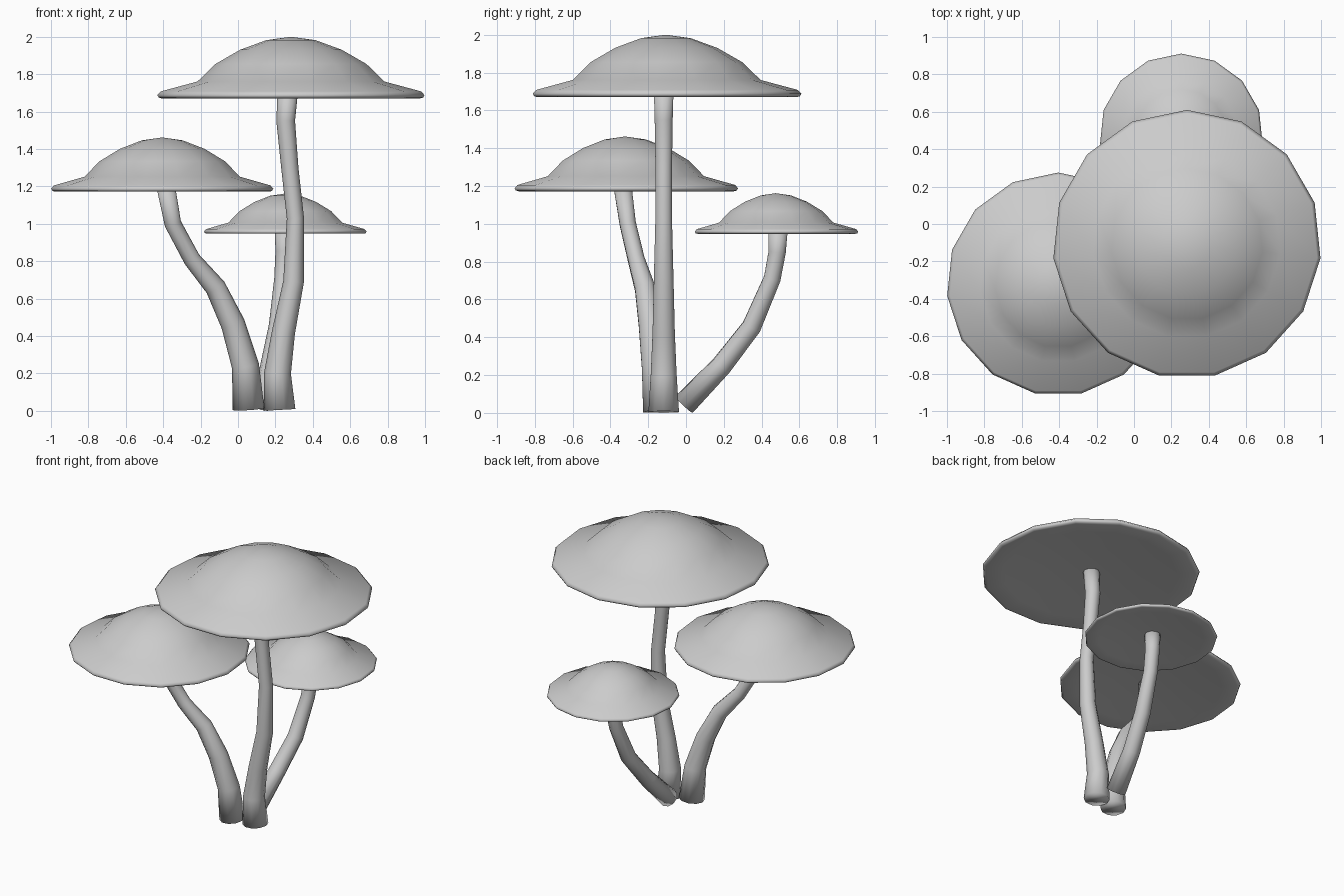
import bpy, bmesh, math
from mathutils import Vector

if "Cube" in bpy.data.objects:
    bpy.data.objects.remove(bpy.data.objects["Cube"])

CAP_SIDES, STEM_SIDES = 15, 10

# Cap profile: radius fraction, height fraction (underside centre, rim, brim, dome)
PROFILE = [(0.0, 0.12), (0.45, 0.09), (0.8, 0.03), (0.965, 0.0), (0.99, 0.015),
           (1.0, 0.055), (0.975, 0.115), (0.70, 0.275), (0.565, 0.56),
           (0.38, 0.79), (0.185, 0.945), (0.0, 1.0)]


def finish(bm, name):
    bmesh.ops.recalc_face_normals(bm, faces=bm.faces)
    mesh = bpy.data.meshes.new(name)
    bm.to_mesh(mesh)
    bm.free()
    for p in mesh.polygons:
        p.use_smooth = True
    bpy.context.collection.objects.link(bpy.data.objects.new(name, mesh))


def bridge(bm, a, b):
    n = max(len(a), len(b))
    for i in range(n):
        j = (i + 1) % n
        if len(a) == 1:
            bm.faces.new((a[0], b[i], b[j]))
        elif len(b) == 1:
            bm.faces.new((a[i], a[j], b[0]))
        else:
            bm.faces.new((a[i], a[j], b[j], b[i]))


def cap(name, x, y, radius, z0, z1):
    bm = bmesh.new()
    rings = []
    for r, h in PROFILE:
        z = z0 + h * (z1 - z0)
        n = CAP_SIDES if r > 0 else 1
        angles = [math.pi / 2 + 2 * math.pi * i / CAP_SIDES for i in range(n)]
        rings.append([bm.verts.new((x + r * radius * math.cos(t),
                                    y + r * radius * math.sin(t), z)) for t in angles])
    for a, b in zip(rings, rings[1:]):
        bridge(bm, a, b)
    finish(bm, name)


def stem(name, path):
    # Each path point is x, y, z, radius; rings stand square to the path
    bm = bmesh.new()
    pts = [Vector(p[:3]) for p in path]
    rings = []
    for i, p in enumerate(path):
        d = (pts[min(i + 1, len(pts) - 1)] - pts[max(i - 1, 0)]).normalized()
        u = Vector((0, 1, 0)).cross(d).normalized()
        v = d.cross(u)
        rings.append([bm.verts.new(pts[i] + p[3] * (u * math.cos(t) + v * math.sin(t)))
                      for t in (2 * math.pi * k / STEM_SIDES for k in range(STEM_SIDES))])
    for a, b in zip(rings, rings[1:]):
        bridge(bm, a, b)
    bm.faces.new(rings[0])
    bm.faces.new(rings[-1])
    finish(bm, name)


# Caps
cap("tall_cap", 0.283, -0.108, 0.718, 1.67, 2.0)
cap("middle_cap", -0.405, -0.322, 0.597, 1.172, 1.462)
cap("small_cap", 0.253, 0.474, 0.437, 0.947, 1.162)

# Stems
stem("tall_stem", [(0.222, -0.118, 0.005, 0.085), (0.211, -0.118, 0.2, 0.072),
                   (0.243, -0.118, 0.42, 0.062), (0.297, -0.118, 0.69, 0.055),
                   (0.307, -0.118, 1.03, 0.046), (0.277, -0.118, 1.3, 0.046),
                   (0.255, -0.118, 1.55, 0.05), (0.267, -0.118, 1.72, 0.055)])
stem("middle_stem", [(0.056, -0.146, 0.01, 0.085), (0.04, -0.164, 0.24, 0.073),
                     (-0.027, -0.188, 0.465, 0.065), (-0.12, -0.217, 0.66, 0.056),
                     (-0.246, -0.263, 0.81, 0.046), (-0.348, -0.308, 1.0, 0.045),
                     (-0.388, -0.337, 1.21, 0.05)])
stem("small_stem", [(0.145, -0.01, 0.045, 0.065), (0.178, 0.188, 0.25, 0.057),
                    (0.218, 0.347, 0.456, 0.053), (0.241, 0.456, 0.71, 0.047),
                    (0.248, 0.482, 0.85, 0.048), (0.25, 0.488, 0.975, 0.053)])
